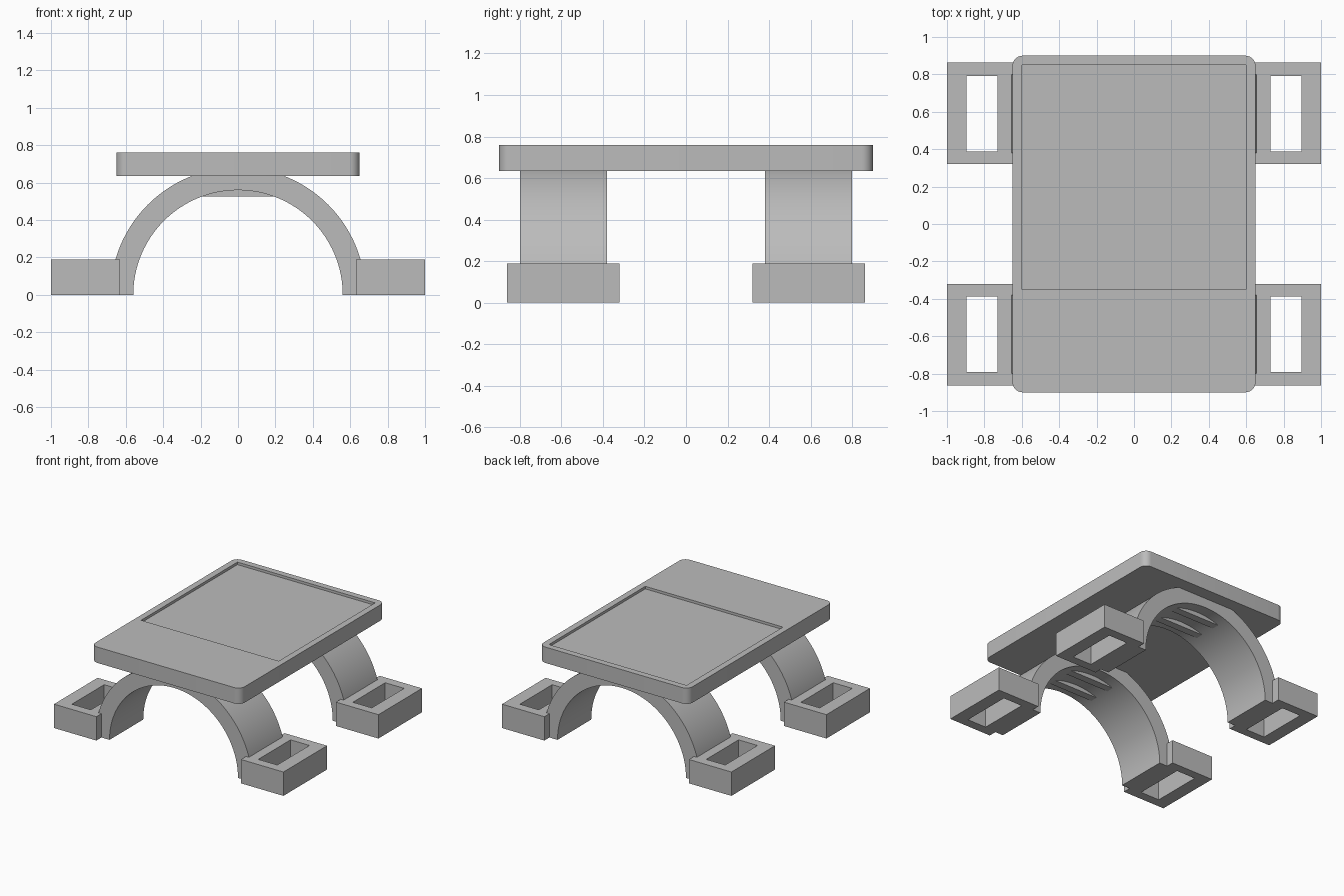
import bpy
import bmesh
from math import cos, sin, pi, radians

cube = bpy.data.objects.get("Cube")
if cube:
    bpy.data.objects.remove(cube, do_unlink=True)

GREY = (0.5, 0.5, 0.5, 1)
grey = bpy.data.materials.new("plain grey")
grey.use_nodes = True
grey.diffuse_color = GREY
grey.node_tree.nodes["Principled BSDF"].inputs["Base Color"].default_value = GREY


def finish(name, bm):
    bmesh.ops.recalc_face_normals(bm, faces=bm.faces)
    mesh = bpy.data.meshes.new(name)
    bm.to_mesh(mesh)
    bm.free()
    mesh.materials.append(grey)
    obj = bpy.data.objects.new(name, mesh)
    bpy.context.collection.objects.link(obj)
    return obj


def activate(obj):
    bpy.ops.object.select_all(action="DESELECT")
    obj.select_set(True)
    bpy.context.view_layer.objects.active = obj


def box(name, xs, ys, zs, corner=0):
    """Box between limits, with optional rounded vertical corners."""
    bm = bmesh.new()
    bmesh.ops.create_cube(bm, size=1)
    for v in bm.verts:
        v.co = [sum(lim) / 2 + c * (lim[1] - lim[0])
                for c, lim in zip(v.co, (xs, ys, zs))]
    if corner:
        upright = [e for e in bm.edges
                   if abs(e.verts[0].co.z - e.verts[1].co.z) > 0.01]
        bmesh.ops.bevel(bm, geom=upright, offset=corner, segments=8,
                        profile=0.5, affect="EDGES")
    return finish(name, bm)


def cut(obj, cutter):
    """Subtract a cutter and discard it."""
    cutter.hide_render = True
    mod = obj.modifiers.new("cut", "BOOLEAN")
    mod.operation = "DIFFERENCE"
    mod.solver = "EXACT"
    mod.object = cutter
    activate(obj)
    bpy.ops.object.modifier_apply(modifier=mod.name)
    bpy.data.objects.remove(cutter, do_unlink=True)


def smooth(obj):
    activate(obj)
    bpy.ops.object.shade_smooth_by_angle(angle=radians(30))


def arch(name, ys, inner, outer, steps=64):
    """Half ring profile extruded along y."""
    bm = bmesh.new()
    rows = []
    for i in range(steps + 1):
        a = pi * i / steps
        rows.append([bm.verts.new((r * cos(a), y, r * sin(a)))
                     for r, y in ((inner, ys[0]), (outer, ys[0]),
                                  (outer, ys[1]), (inner, ys[1]))])
    for a, b in zip(rows, rows[1:]):
        for k in range(4):
            n = (k + 1) % 4
            bm.faces.new((a[k], a[n], b[n], b[k]))
    bm.faces.new(rows[0])
    bm.faces.new(rows[-1])
    return finish(name, bm)


def span(side, a, b):
    return sorted((side * a, side * b))


# Top plate with a shallow recess towards the back
plate = box("top_plate", (-0.65, 0.65), (-0.9, 0.9), (0.635, 0.76), 0.055)
cut(plate, box("recess_cutter", (-0.6, 0.6), (-0.35, 0.85), (0.74, 0.9)))
smooth(plate)

for end, label in ((-1, "front"), (1, "back")):
    # Arched support
    smooth(arch(label + "_arch", span(end, 0.38, 0.8), 0.56, 0.682))

    # Ribs under the crown of the arch
    for i, (a, b) in enumerate(((0.47, 0.53), (0.65, 0.71))):
        box(f"{label}_rib_{i + 1}", (-0.21, 0.21), span(end, a, b), (0.525, 0.64))

    # Slotted feet
    for side, hand in ((-1, "right"), (1, "left")):
        foot = box(f"{label}_{hand}_foot", span(side, 0.63, 1),
                   span(end, 0.32, 0.863), (0, 0.188))
        cut(foot, box("slot_cutter", span(side, 0.73, 0.895),
                      span(end, 0.388, 0.79), (-0.1, 0.3)))
